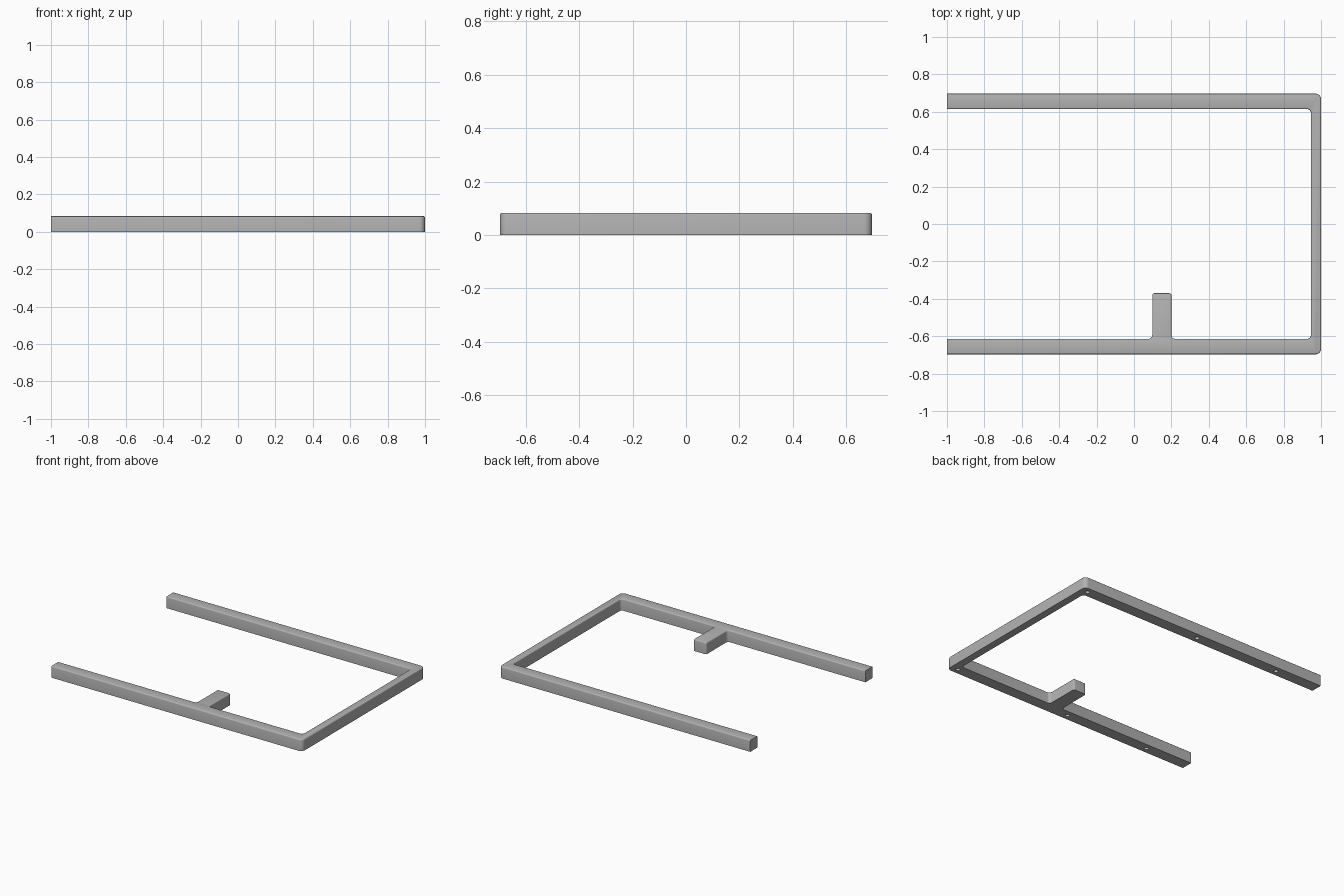
import bpy
import bmesh
import math
from mathutils import Vector

if "Cube" in bpy.data.objects:
    bpy.data.objects.remove(bpy.data.objects["Cube"], do_unlink=True)

HEIGHT = 0.083
OUT_Y, IN_Y = 0.697, 0.614   # outer and inner sides of the long rails
OUT_X, IN_X = 1.0, 0.946     # outer and inner sides of the cross rail
TAB_L, TAB_R, TAB_Y = 0.098, 0.2, -0.37


def make_material(name, colour):
    mat = bpy.data.materials.new(name)
    mat.use_nodes = True
    mat.diffuse_color = colour
    mat.node_tree.nodes["Principled BSDF"].inputs["Base Color"].default_value = colour
    return mat


def rounded(corners, steps=6):
    """Replace each (x, y, radius) right-angle corner by an arc."""
    points = []
    for i, (x, y, r) in enumerate(corners):
        p = Vector((x, y))
        if r == 0:
            points.append(p)
            continue
        before = (Vector(corners[i - 1][:2]) - p).normalized()
        after = (Vector(corners[(i + 1) % len(corners)][:2]) - p).normalized()
        centre = p + (before + after) * r
        for k in range(steps + 1):
            a = math.pi / 2 * k / steps
            points.append(centre - after * r * math.cos(a) - before * r * math.sin(a))
    return points


# Frame outline: three rails and the inward tab
outline = rounded([
    (-1, -OUT_Y, 0), (OUT_X, -OUT_Y, 0.03), (OUT_X, OUT_Y, 0.03), (-1, OUT_Y, 0),
    (-1, IN_Y, 0), (IN_X, IN_Y, 0.02), (IN_X, -IN_Y, 0.02),
    (TAB_R, -IN_Y, 0.02), (TAB_R, TAB_Y, 0.012),
    (TAB_L, TAB_Y, 0.012), (TAB_L, -IN_Y, 0.02), (-1, -IN_Y, 0),
])

bm = bmesh.new()
base = bm.faces.new([bm.verts.new((p.x, p.y, 0)) for p in outline])
top = bmesh.ops.extrude_face_region(bm, geom=[base], use_keep_orig=True)["geom"]
bmesh.ops.translate(bm, vec=(0, 0, HEIGHT),
                    verts=[v for v in top if isinstance(v, bmesh.types.BMVert)])
bmesh.ops.recalc_face_normals(bm, faces=bm.faces)

# Softened top edges, leaving the cut rail ends square
rim = [e for e in bm.edges
       if all(v.co.z > HEIGHT - 0.001 for v in e.verts)
       and not all(v.co.x < -0.999 for v in e.verts)]
bmesh.ops.bevel(bm, geom=rim, offset=0.007, segments=3, profile=0.5, affect='EDGES')

mesh = bpy.data.meshes.new("rail_frame")
bm.to_mesh(mesh)
bm.free()
frame = bpy.data.objects.new("rail_frame", mesh)
bpy.context.collection.objects.link(frame)
mesh.materials.append(make_material("plain_grey", (0.45, 0.45, 0.45, 1)))

# Blind screw holes under both long rails
bm = bmesh.new()
for x in (0.945, 0.015, -0.655):
    for side in (-1, 1):
        hole = bmesh.ops.create_cone(bm, cap_ends=True, segments=20,
                                     radius1=0.015, radius2=0.015, depth=0.12)
        bmesh.ops.translate(bm, vec=(x, side * (OUT_Y + IN_Y) / 2, 0), verts=hole["verts"])
cutter_mesh = bpy.data.meshes.new("hole_cutter")
bm.to_mesh(cutter_mesh)
bm.free()
cutter = bpy.data.objects.new("hole_cutter", cutter_mesh)
bpy.context.collection.objects.link(cutter)

cut = frame.modifiers.new("screw_holes", 'BOOLEAN')
cut.operation = 'DIFFERENCE'
cut.solver = 'EXACT'
cut.object = cutter

bpy.ops.object.select_all(action='DESELECT')
bpy.context.view_layer.objects.active = frame
frame.select_set(True)
bpy.ops.object.modifier_apply(modifier=cut.name)
bpy.data.objects.remove(cutter, do_unlink=True)
bpy.ops.object.shade_smooth_by_angle(angle=math.radians(35))
